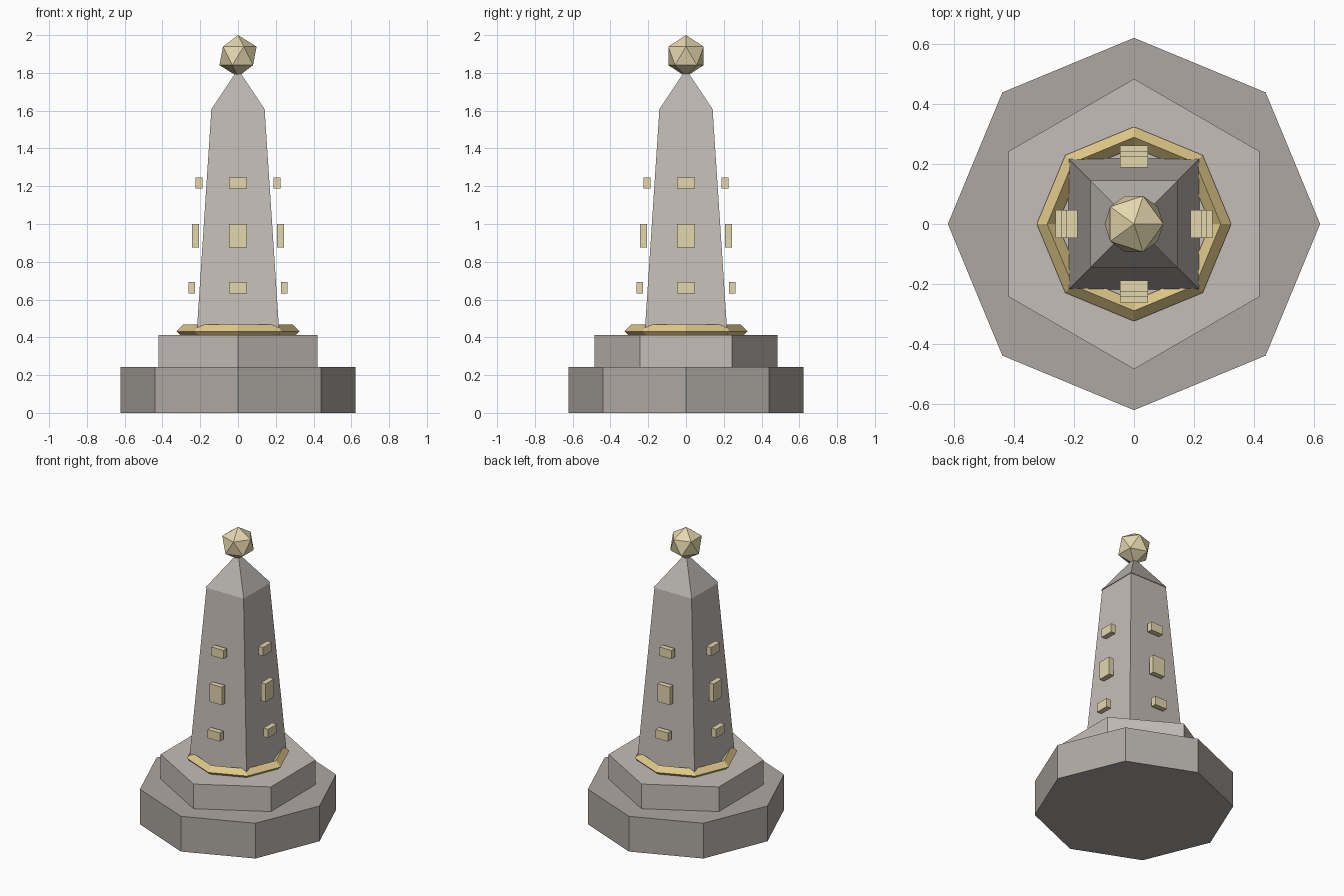
import bpy
from math import pi, cos, sin

if "Cube" in bpy.data.objects:
    bpy.data.objects.remove(bpy.data.objects["Cube"])


def material(name, color):
    m = bpy.data.materials.new(name)
    m.diffuse_color = (*color, 1)
    m.use_nodes = True
    m.node_tree.nodes["Principled BSDF"].inputs["Base Color"].default_value = m.diffuse_color
    return m


DARK = material("dark_stone", (0.42, 0.39, 0.36))
STONE = material("light_stone", (0.56, 0.51, 0.48))
CAP = material("cap_stone", (0.48, 0.45, 0.42))
GOLD = material("gold", (0.75, 0.58, 0.25))
PALE = material("pale_gold", (0.78, 0.68, 0.42))


def finish(name, mat):
    ob = bpy.context.object
    ob.name = name
    ob.data.materials.append(mat)
    return ob


def tier(name, sides, r1, r2, z0, z1, mat, turn=0):
    bpy.ops.mesh.primitive_cone_add(vertices=sides, radius1=r1, radius2=r2, depth=z1 - z0,
                                    location=(0, 0, (z0 + z1) / 2), rotation=(0, 0, turn))
    return finish(name, mat)


# stepped base
tier("octagonal_base", 8, 0.622, 0.622, 0, 0.243, DARK)
tier("hexagonal_step", 6, 0.485, 0.485, 0.243, 0.413, STONE)

# faceted collar at the foot of the shaft
bpy.ops.mesh.primitive_torus_add(major_segments=8, minor_segments=4, major_radius=0.29,
                                 minor_radius=0.035, location=(0, 0, 0.432))
finish("collar_ring", GOLD)

# tapered shaft and pyramid cap
tier("shaft", 4, 0.31, 0.2, 0.413, 1.6, STONE, pi / 4)
tier("pyramid_cap", 4, 0.206, 0, 1.6, 1.82, CAP, pi / 4)

# finial ball
bpy.ops.mesh.primitive_ico_sphere_add(subdivisions=1, radius=0.11, location=(0, 0, 1.89))
finish("finial_ball", PALE)

# floating plaques: three heights on each of the four sides
for side in range(4):
    a = side * pi / 2
    for level, (dist, z, h) in enumerate([(0.245, 0.663, 0.06),
                                          (0.225, 0.938, 0.124),
                                          (0.207, 1.217, 0.06)]):
        bpy.ops.mesh.primitive_cube_add(size=1, location=(dist * cos(a), dist * sin(a), z),
                                        rotation=(0, 0, a))
        ob = finish(f"plaque_{side + 1}_{level + 1}", PALE)
        ob.scale = (0.036, 0.094, h)
